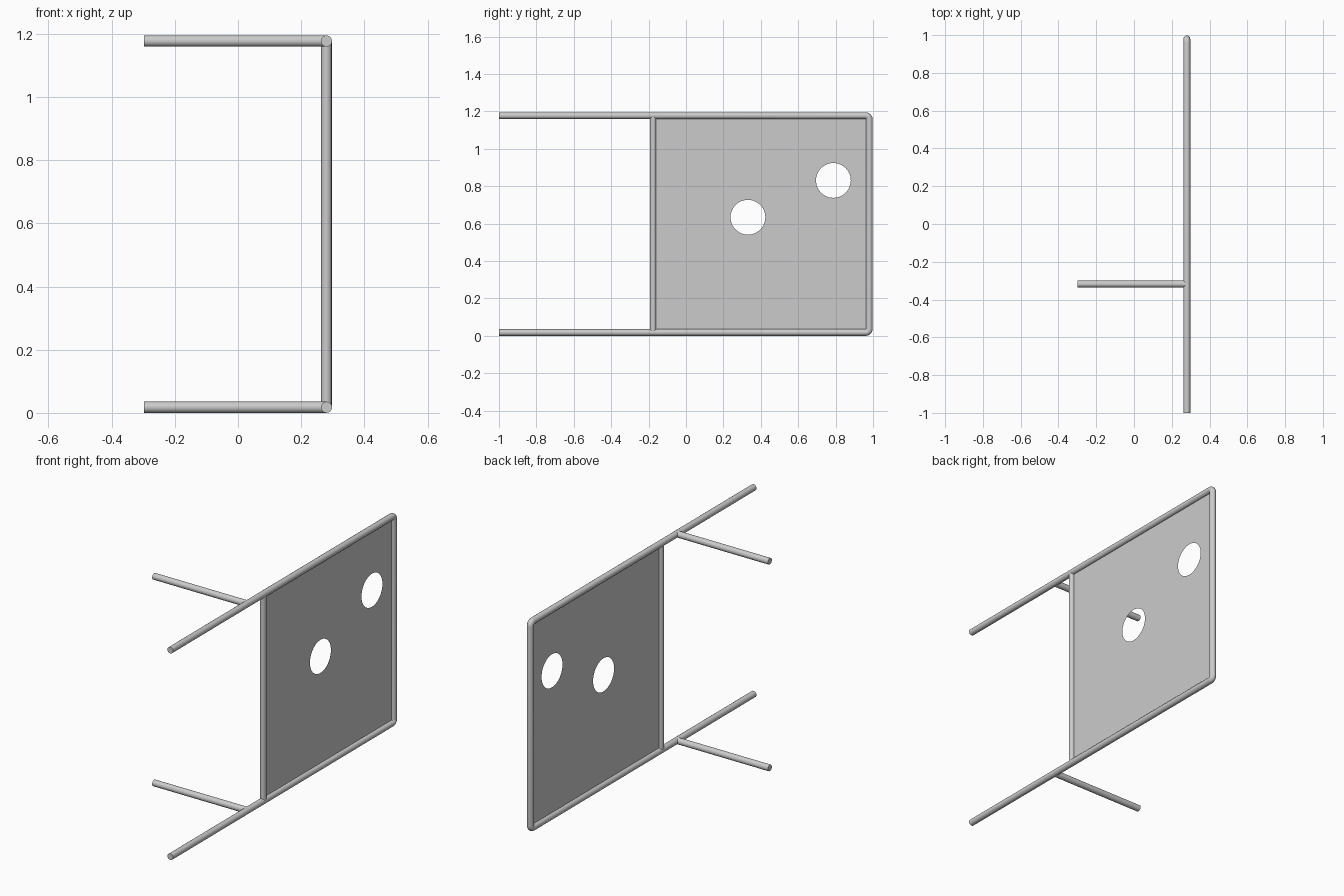
import bpy, bmesh
from math import sin, cos, pi, radians

if "Cube" in bpy.data.objects:
    bpy.data.objects.remove(bpy.data.objects["Cube"])

R = 0.0178                 # tube radius
X = 0.28                   # plane of the gate frame
Z0, Z1 = R, 1.195 - R      # lower and upper rail heights
Y1 = 0.998 - R             # closed end of the frame
POST_Y = -0.176


def tube(name, points, radius=R):
    """Round capped tube along a list of points."""
    cu = bpy.data.curves.new(name, 'CURVE')
    cu.dimensions = '3D'
    cu.bevel_depth = radius
    cu.bevel_resolution = 6
    cu.use_fill_caps = True
    sp = cu.splines.new('POLY')
    sp.points.add(len(points) - 1)
    for p, co in zip(sp.points, points):
        p.co = (*co, 1)
    tmp = bpy.data.objects.new(name + "_path", cu)
    bpy.context.collection.objects.link(tmp)
    bpy.context.view_layer.update()
    dg = bpy.context.evaluated_depsgraph_get()
    me = bpy.data.meshes.new_from_object(tmp.evaluated_get(dg))
    bpy.data.objects.remove(tmp)
    ob = bpy.data.objects.new(name, me)
    bpy.context.collection.objects.link(ob)
    bpy.ops.object.select_all(action='DESELECT')
    ob.select_set(True)
    bpy.context.view_layer.objects.active = ob
    bpy.ops.object.shade_smooth_by_angle(angle=radians(40))
    return ob


def bend(cy, cz, r, a0, a1, n=6):
    """Arc of points in the frame plane."""
    angs = [a0 + (a1 - a0) * i / n for i in range(n + 1)]
    return [(X, cy + r * cos(a), cz + r * sin(a)) for a in angs]


# U-shaped frame with two tight bends
B = 0.02
tube("outer_frame",
     [(X, -1, Z0)]
     + bend(Y1 - B, Z0 + B, B, -pi / 2, 0)
     + bend(Y1 - B, Z1 - B, B, 0, pi / 2)
     + [(X, -1, Z1)])

# Upright post closing the panel
tube("inner_post", [(X, POST_Y, Z0), (X, POST_Y, Z1)], 0.0168)

# Side arms
for name, z in (("lower_arm", Z0), ("upper_arm", Z1)):
    tube(name, [(-0.298, -0.318, z), (X, -0.318, z)])

# Thin sheet panel with two round holes
bm = bmesh.new()


def loop(pts):
    vs = [bm.verts.new((X, y, z)) for y, z in pts]
    for a, b in zip(vs, vs[1:] + vs[:1]):
        bm.edges.new((a, b))


loop([(POST_Y, Z0), (Y1, Z0), (Y1, Z1), (POST_Y, Z1)])
for cy, cz in ((0.331, 0.634), (0.788, 0.831)):
    loop([(cy + 0.093 * cos(2 * pi * i / 48), cz + 0.093 * sin(2 * pi * i / 48))
          for i in range(48)])
bmesh.ops.triangle_fill(bm, use_beauty=True, edges=bm.edges[:], normal=(1, 0, 0))
me = bpy.data.meshes.new("panel")
bm.to_mesh(me)
bm.free()
bpy.context.collection.objects.link(bpy.data.objects.new("panel", me))
